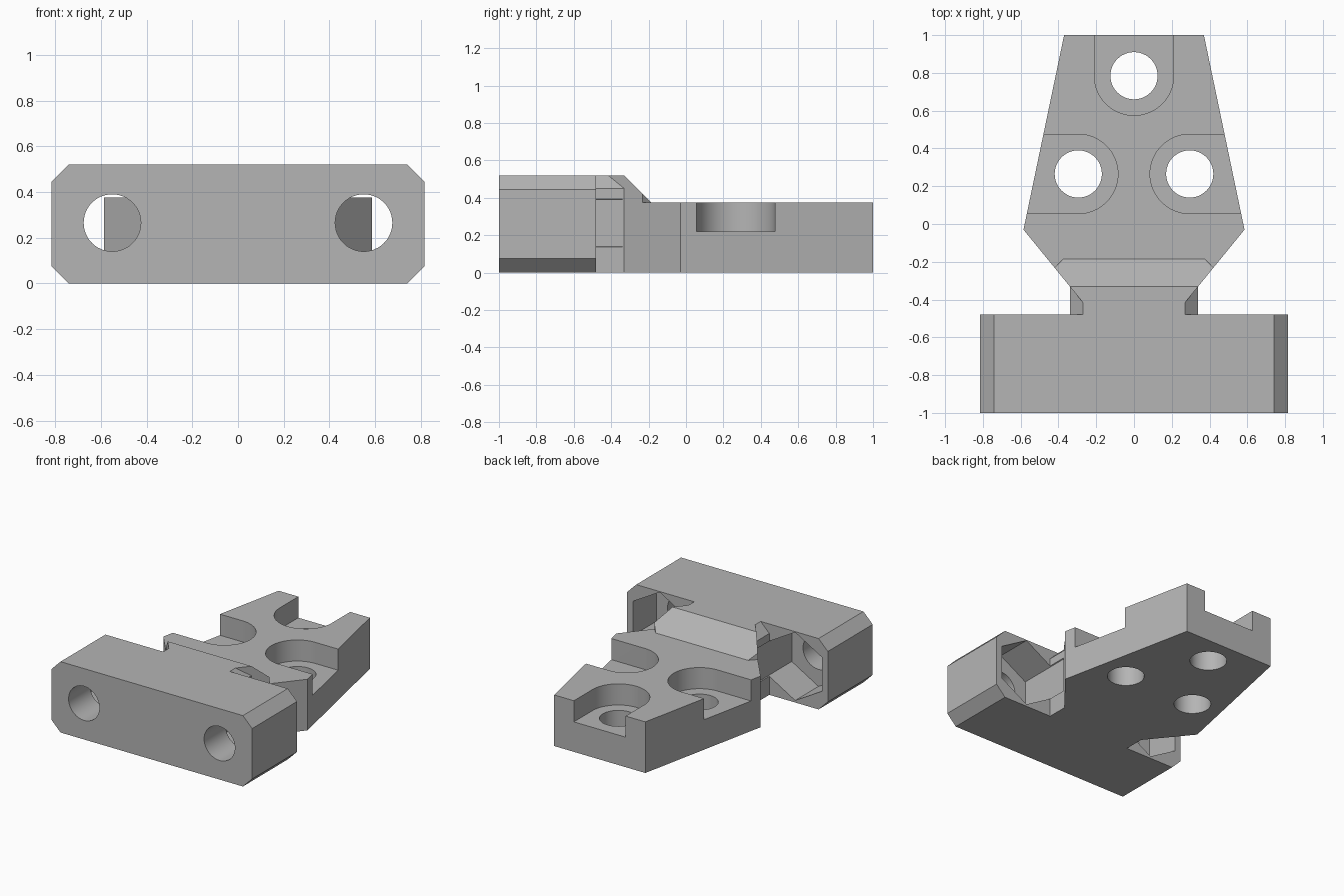
import bpy, bmesh, math
from mathutils import Vector

cube = bpy.data.objects.get("Cube")
if cube:
    bpy.data.objects.remove(cube, do_unlink=True)

grey = bpy.data.materials.new("mid_grey")
grey.use_nodes = True
colour = (0.46, 0.46, 0.46, 1)
grey.diffuse_color = colour
grey.node_tree.nodes["Principled BSDF"].inputs["Base Color"].default_value = colour


def prism(name, points, axis, low, high):
    """Extrude a 2D outline along an axis; the outline uses the other two axes in order."""
    def place(p, d):
        return {"x": (d, p[0], p[1]), "y": (p[0], d, p[1]), "z": (p[0], p[1], d)}[axis]
    bm = bmesh.new()
    face = bm.faces.new([bm.verts.new(place(p, low)) for p in points])
    new = bmesh.ops.extrude_face_region(bm, geom=[face])["geom"]
    shift = Vector(place((0, 0), high - low))
    bmesh.ops.translate(bm, verts=[g for g in new if isinstance(g, bmesh.types.BMVert)], vec=shift)
    bmesh.ops.recalc_face_normals(bm, faces=bm.faces)
    mesh = bpy.data.meshes.new(name)
    bm.to_mesh(mesh)
    bm.free()
    mesh.materials.append(grey)
    obj = bpy.data.objects.new(name, mesh)
    bpy.context.collection.objects.link(obj)
    return obj


def arc(cx, cy, r, steps, start=0, sweep=360):
    count = steps if sweep == 360 else steps + 1
    angles = [math.radians(start + sweep * i / steps) for i in range(count)]
    return [(cx + r * math.cos(a), cy + r * math.sin(a)) for a in angles]


def mirrored(half):
    return half + [(-x, y) for x, y in reversed(half)]


def combine(target, tool, operation):
    """Apply a boolean and discard the tool."""
    mod = target.modifiers.new("boolean", "BOOLEAN")
    mod.operation, mod.solver, mod.object = operation, "EXACT", tool
    bpy.context.view_layer.objects.active = target
    bpy.ops.object.modifier_apply(modifier=mod.name)
    bpy.data.objects.remove(tool, do_unlink=True)


def cut(target, *args):
    combine(target, prism("cutter", *args), "DIFFERENCE")


TOP, PLATE, FLOOR = 0.52, 0.375, 0.22
BACK = -0.48

# Tapered mounting plate, full height before the step is cut
body = prism("mounting_bracket", mirrored(
    [(0.27, -0.6), (0.27, -0.416), (0.585, -0.03), (0.37, 1)]), "z", 0, TOP)

# Lower the plate, leaving a ramp with clipped corners
cut(body, [(-0.33, TOP), (-0.185, PLATE), (1.1, PLATE), (1.1, 0.7), (-0.51, 0.7)], "x", -1, 1)
for s in (-1, 1):
    cut(body, [(s * 0.47, -0.284), (s * 0.37, -0.18), (s * 0.37, 0.1), (s * 0.8, 0.1),
               (s * 0.8, -0.284)], "z", PLATE, 0.7)

# Counterbored screw slots, open to the nearest edge
slots = [(0, 0.785, 90), (0.295, 0.265, 0), (-0.295, 0.265, 180)]
for x, y, heading in slots:
    a = math.radians(heading)
    outline = arc(x, y, 0.21, 32, heading + 90, 180)
    first, last = outline[0], outline[-1]
    reach = Vector((math.cos(a), math.sin(a))) * 0.5
    outline += [tuple(Vector(last) + reach), tuple(Vector(first) + reach)]
    cut(body, outline, "z", FLOOR, 0.7)
    cut(body, arc(x, y, 0.125, 48), "z", -0.2, 0.5)

# Chamfered neck joining plate and clamp block
neck = prism("neck", mirrored([(0.34, 0), (0.34, 0.45), (0.27, TOP)]), "y", -0.7, -0.33)
combine(body, neck, "UNION")

# Wide block with chamfered long edges
block = prism("block", mirrored(
    [(0.74, 0), (0.815, 0.075), (0.815, 0.445), (0.74, TOP)]), "y", -1, BACK)
combine(body, block, "UNION")

# Bolt holes with hexagonal nut pockets behind
for s in (-1, 1):
    cut(body, arc(s * 0.55, 0.265, 0.25, 6, 30), "y", -0.75, -0.34)
    cut(body, arc(s * 0.55, 0.265, 0.125, 48), "y", -1.2, -0.6)

# Smooth the bores, keep machined edges sharp
bpy.ops.object.select_all(action="DESELECT")
body.select_set(True)
bpy.context.view_layer.objects.active = body
bpy.ops.object.shade_smooth_by_angle(angle=math.radians(25))
